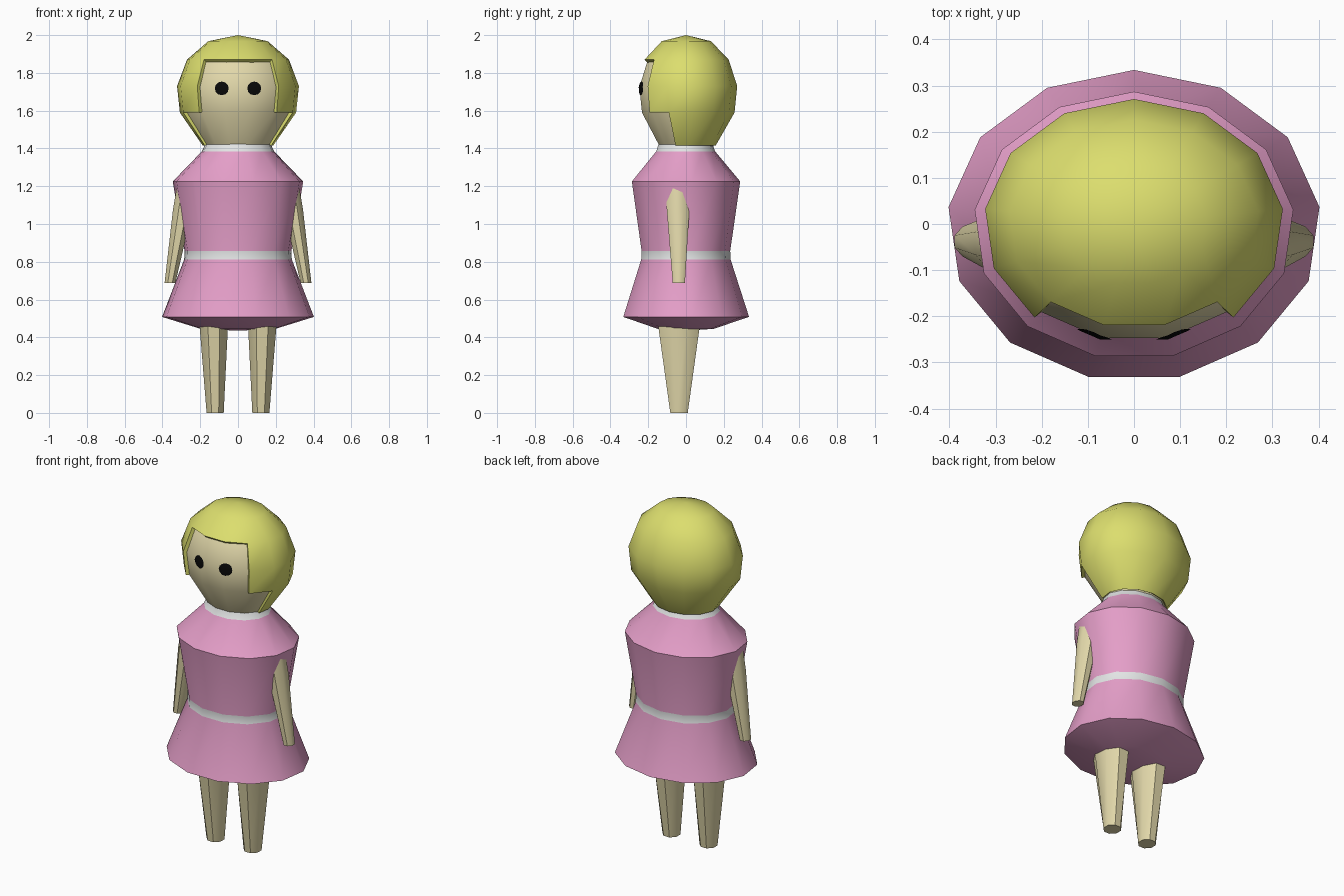
import bpy, bmesh, math
from mathutils import Vector
from mathutils.bvhtree import BVHTree

if "Cube" in bpy.data.objects:
    bpy.data.objects.remove(bpy.data.objects["Cube"])


def srgb(r, g, b):
    return tuple(((c / 255 + 0.055) / 1.055) ** 2.4 for c in (r, g, b)) + (1.0,)


def material(name, colour):
    m = bpy.data.materials.new(name)
    m.diffuse_color = srgb(*colour)
    m.use_nodes = True
    m.node_tree.nodes["Principled BSDF"].inputs["Base Color"].default_value = m.diffuse_color
    return m


PINK = material("pink cloth", (228, 158, 200))
WHITE = material("white trim", (226, 228, 228))
SKIN = material("skin", (226, 216, 170))
HAIR = material("blond hair", (220, 222, 110))
BLACK = material("black eyes", (8, 8, 8))


def finish(bm, name, mats, solid=0):
    """Turn a bmesh into an object, give it thickness if asked, smooth it."""
    me = bpy.data.meshes.new(name)
    bm.to_mesh(me)
    for m in mats:
        me.materials.append(m)
    ob = bpy.data.objects.new(name, me)
    bpy.context.collection.objects.link(ob)
    bpy.ops.object.select_all(action='DESELECT')
    ob.select_set(True)
    bpy.context.view_layer.objects.active = ob
    if solid:
        mod = ob.modifiers.new("thickness", 'SOLIDIFY')
        mod.thickness = solid
        mod.offset = -1
        bpy.ops.object.modifier_apply(modifier=mod.name)
    bpy.ops.object.shade_smooth_by_angle(angle=math.radians(42))
    return ob


def loft(rings, n, phase=0.0, caps=True, skip=lambda i, k: False, mat=lambda i: 0):
    """Skin elliptical rings (z, rx, ry, cx, cy) from the bottom up."""
    bm = bmesh.new()
    rows = []
    for z, rx, ry, cx, cy in rings:
        row = []
        for k in range(n):
            a = math.pi / 2 + phase + math.tau * k / n
            row.append(bm.verts.new((cx + rx * math.cos(a), cy + ry * math.sin(a), z)))
        rows.append(row)
    for i in range(len(rows) - 1):
        for k in range(n):
            if not skip(i, k):
                j = (k + 1) % n
                f = bm.faces.new((rows[i][k], rows[i][j], rows[i + 1][j], rows[i + 1][k]))
                f.material_index = mat(i)
    if caps:
        if rings[0][1] > 0:
            bm.faces.new(rows[0][::-1])
        if rings[-1][1] > 0:
            bm.faces.new(rows[-1])
    bmesh.ops.remove_doubles(bm, verts=bm.verts, dist=0.0002)
    loose = [v for v in bm.verts if not v.link_faces]
    bmesh.ops.delete(bm, geom=loose, context='VERTS')
    return bm


# Dress with white belt and collar
dress = [(0.435, 0, 0), (0.445, 0.2, 0.15), (0.508, 0.405, 0.338), (0.812, 0.287, 0.24),
         (0.857, 0.285, 0.238), (1.225, 0.348, 0.291), (1.385, 0.192, 0.158), (1.43, 0.172, 0.143)]
bm = loft([(z, a, b, 0, -0.004) for z, a, b in dress], 13,
          mat=lambda i: 1 if i in (3, 6) else 0)
for f in bm.faces:
    if f.calc_center_median().z > 1.39:
        f.material_index = 1
finish(bm, "dress", [PINK, WHITE])

# Hair shell: open at the face, wider opening below the cheeks
hair = [(1.415, 0.188, 0.157), (1.59, 0.31, 0.257), (1.73, 0.325, 0.271),
        (1.87, 0.272, 0.226), (1.968, 0.158, 0.132), (2.0, 0, 0)]
bm = loft([(z, a, b, 0, 0) for z, a, b in hair], 13, caps=False,
          skip=lambda i, k: (i == 0 and 4 <= k <= 8) or (i in (1, 2) and 5 <= k <= 7))
finish(bm, "hair", [HAIR], solid=0.024)

# Head
head = [(1.41, 0.172, 0.143), (1.59, 0.288, 0.24), (1.725, 0.306, 0.254),
        (1.86, 0.254, 0.211), (1.95, 0.145, 0.12), (1.975, 0, 0)]
head_bm = loft([(z, a, b, 0, 0) for z, a, b in head], 13)
finish(head_bm, "head", [SKIN])

# Eyes: thin discs bent over the front facets of the head
tree = BVHTree.FromBMesh(head_bm)
for side, name in ((-1, "right_eye"), (1, "left_eye")):
    bm = bmesh.new()
    ring = [bm.verts.new((side * 0.086 + 0.037 * math.cos(a), 0, 1.718 + 0.036 * math.sin(a)))
            for a in (math.tau * k / 12 for k in range(12))]
    bm.faces.new(ring)
    for co, no in (((side * 0.073, 0, 0), (1, 0, 0)), ((0, 0, 1.725), (0, 0, 1))):
        bmesh.ops.bisect_plane(bm, geom=bm.verts[:] + bm.edges[:] + bm.faces[:],
                               plane_co=co, plane_no=no)
    for v in bm.verts:
        hit = tree.ray_cast(Vector((v.co.x, -1, v.co.z)), Vector((0, 1, 0)))[0]
        v.co.y = hit.y - 0.004
    finish(bm, name, [BLACK])

# Arms and legs, tapered tubes
for side, name in ((-1, "right"), (1, "left")):
    arm = [(0.688, 0.031, 0.035, side * 0.36, -0.038),
           (1.08, 0.056, 0.065, side * 0.292, -0.042),
           (1.22, 0.054, 0.065, side * 0.27, -0.045)]
    finish(loft(arm, 8, math.pi / 8), name + "_arm", [SKIN])
    leg = [(0.0, 0.049, 0.05, side * 0.121, -0.037),
           (0.5, 0.084, 0.125, side * 0.129, -0.037)]
    finish(loft(leg, 8, math.pi / 8), name + "_leg", [SKIN])
